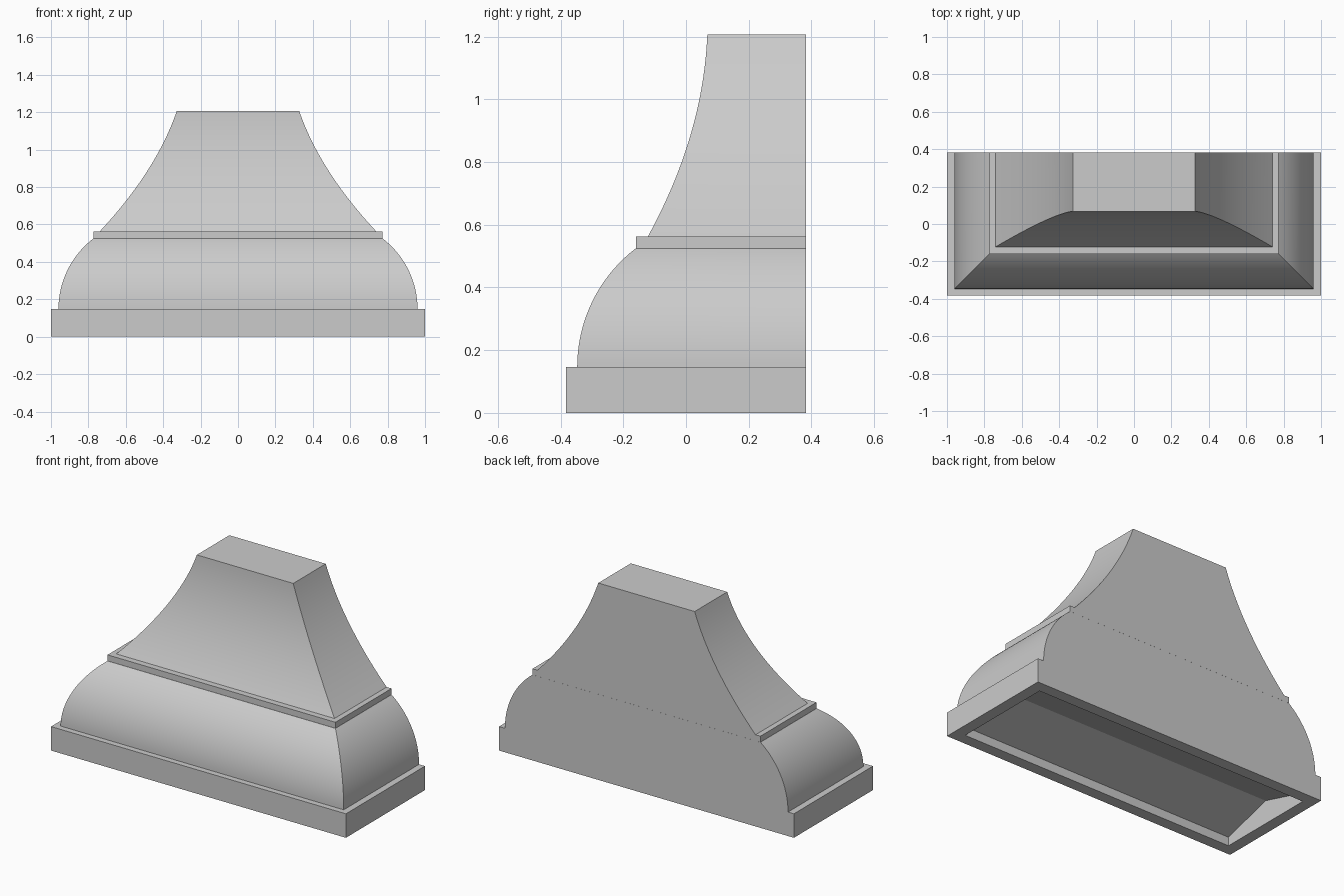
import bpy
import bmesh
import math

cube = bpy.data.objects.get("Cube")
if cube:
    bpy.data.objects.remove(cube, do_unlink=True)

BACK = 0.383      # flat wall side shared by every tier
STEPS = 24        # segments along each curved tier

grey = bpy.data.materials.new("warm_grey_paint")
grey.use_nodes = True
colour = (0.6, 0.6, 0.6, 1.0)
grey.diffuse_color = colour
grey.node_tree.nodes["Principled BSDF"].inputs["Base Color"].default_value = colour


def finish(bm, name, smooth=False):
    """Turn a bmesh into a painted object."""
    bmesh.ops.recalc_face_normals(bm, faces=bm.faces[:])
    mesh = bpy.data.meshes.new(name)
    bm.to_mesh(mesh)
    bm.free()
    mesh.materials.append(grey)
    obj = bpy.data.objects.new(name, mesh)
    bpy.context.collection.objects.link(obj)
    if smooth:
        bpy.ops.object.select_all(action='DESELECT')
        obj.select_set(True)
        bpy.context.view_layer.objects.active = obj
        bpy.ops.object.shade_smooth_by_angle(angle=math.radians(25))
    return obj


def ring(bm, half_width, front, back, z):
    """Rectangle of vertices at one height."""
    return [bm.verts.new(p) for p in ((-half_width, front, z), (half_width, front, z),
                                      (half_width, back, z), (-half_width, back, z))]


def bridge(bm, a, b):
    for i in range(4):
        j = (i + 1) % 4
        bm.faces.new((a[i], a[j], b[j], b[i]))


def tier(name, sections, smooth=False):
    """Loft rectangular sections (half width, front y, z) that share the flat back."""
    bm = bmesh.new()
    rings = [ring(bm, w, y, BACK, z) for w, y, z in sections]
    for a, b in zip(rings, rings[1:]):
        bridge(bm, a, b)
    bm.faces.new(rings[0])
    bm.faces.new(rings[-1])
    return finish(bm, name, smooth)


# Base plinth, hollowed underneath with a gabled ceiling
bm = bmesh.new()
RIM = 0.07
top = ring(bm, 1.0, -BACK, BACK, 0.147)
bottom = ring(bm, 1.0, -BACK, BACK, 0.0)
mouth = ring(bm, 1.0 - RIM, RIM - BACK, BACK - RIM, 0.0)
eaves = ring(bm, 1.0 - RIM, RIM - BACK, BACK - RIM, 0.053)
ridge = [bm.verts.new((x, 0, 0.143)) for x in (RIM - 1.0, 1.0 - RIM)]
bm.faces.new(top)
for a, b in ((top, bottom), (bottom, mouth), (mouth, eaves)):
    bridge(bm, a, b)
bm.faces.new((eaves[0], eaves[1], ridge[1], ridge[0]))
bm.faces.new((eaves[2], eaves[3], ridge[0], ridge[1]))
bm.faces.new((eaves[1], eaves[2], ridge[1]))
bm.faces.new((eaves[3], eaves[0], ridge[0]))
finish(bm, "base_plinth")

# Bulging lower hood: circular arc, vertical at its foot
RADIUS, SWEEP = 0.4755, math.radians(52.6)
arc = []
for i in range(STEPS + 1):
    a = SWEEP * i / STEPS
    inset = RADIUS * (1 - math.cos(a))
    arc.append((0.96 - inset, -0.347 + inset, 0.147 + RADIUS * math.sin(a)))
tier("lower_hood", arc, smooth=True)

# Flat trim band
tier("trim_band", [(0.773, -0.16, 0.525), (0.773, -0.16, 0.562)])

# Concave upper hood: flares outward toward its foot
flare = []
for i in range(STEPS + 1):
    t = i / STEPS
    side = t + 0.46 * t * (1 - t)
    front = t + 0.86 * t * (1 - t)
    flare.append((0.74 - 0.413 * side, -0.122 + 0.19 * front, 0.562 + 0.645 * t))
tier("upper_hood", flare, smooth=True)
